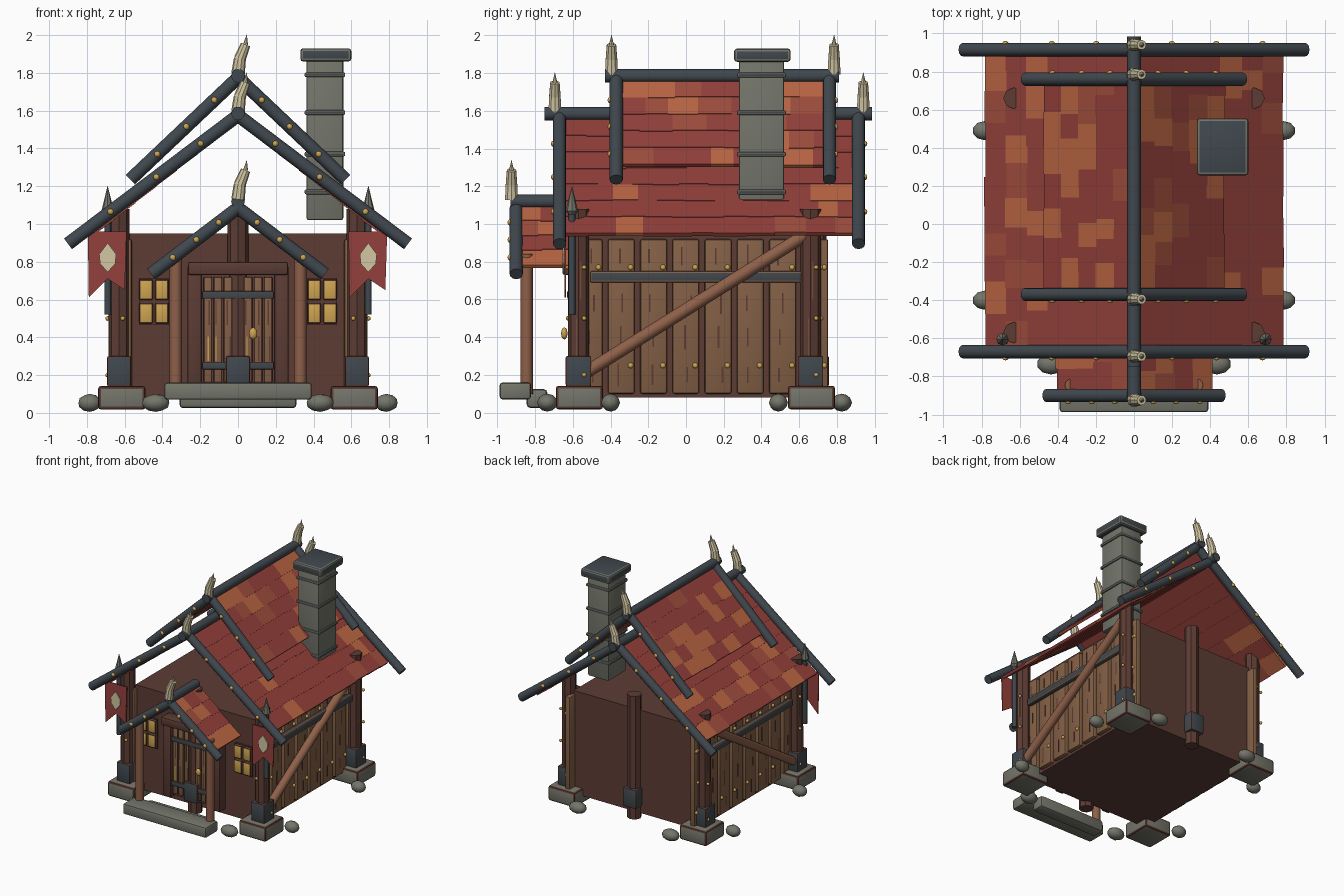
import bpy, bmesh, math, random
from mathutils import Matrix, Vector

random.seed(7)
old = bpy.data.objects.get("Cube")
if old:
    bpy.data.objects.remove(old, do_unlink=True)


def material(name, code):
    rgb = [int(code[i:i + 2], 16) / 255 for i in (0, 2, 4)]
    col = [c / 12.92 if c < 0.04 else ((c + 0.055) / 1.055) ** 2.4 for c in rgb] + [1]
    m = bpy.data.materials.new(name)
    m.use_nodes = True
    m.diffuse_color = col
    m.node_tree.nodes["Principled BSDF"].inputs["Base Color"].default_value = col
    return m


STONE = material("stone", "74756A")
METAL = material("dark iron", "40484E")
DARK = material("dark wood", "5C3C34")
WOOD = material("warm wood", "8E6049")
PLANK = material("plank wood", "846046")
RED = material("tile red", "94403B")
MID = material("tile rust", "A04E3D")
ORANGE = material("tile orange", "BA6543")
GOLD = material("gold", "CFA550")
HORN = material("bone", "D2C6A2")


class Part:
    """Collects simple solids into one object."""

    def __init__(self, name):
        self.name, self.bm, self.mats = name, bmesh.new(), []

    def paint(self, verts, mat):
        if mat not in self.mats:
            self.mats.append(mat)
        for f in {f for v in verts for f in v.link_faces}:
            f.material_index = self.mats.index(mat)

    def box(self, c, size, mat, bevel=0, frame=Matrix()):
        m = frame @ Matrix.Translation(c) @ Matrix.Diagonal((*size, 1))
        vs = bmesh.ops.create_cube(self.bm, size=1, matrix=m)["verts"]
        self.paint(vs, mat)
        if bevel:
            edges = list({e for v in vs for e in v.link_edges})
            bmesh.ops.bevel(self.bm, geom=edges, offset=bevel, segments=2,
                            profile=0.5, affect='EDGES')

    def rod(self, p, q, r, mat, r2=None, sides=12):
        p, q = Vector(p), Vector(q)
        m = Matrix.Translation((p + q) / 2) @ (q - p).to_track_quat('Z', 'Y').to_matrix().to_4x4()
        vs = bmesh.ops.create_cone(self.bm, cap_ends=True, segments=sides, radius1=r,
                                   radius2=r if r2 is None else r2,
                                   depth=(q - p).length, matrix=m)["verts"]
        self.paint(vs, mat)

    def ball(self, c, size, mat, detail=2):
        m = Matrix.Translation(c) @ Matrix.Diagonal((*size, 1))
        self.paint(bmesh.ops.create_icosphere(self.bm, subdivisions=detail, radius=0.5,
                                              matrix=m)["verts"], mat)

    def sheet(self, outline, y, mat, thick=0.008):
        f = self.bm.faces.new([self.bm.verts.new((x, y, z)) for x, z in outline])
        ext = bmesh.ops.extrude_face_region(self.bm, geom=[f])["geom"]
        vs = [v for v in ext if isinstance(v, bmesh.types.BMVert)]
        bmesh.ops.translate(self.bm, verts=vs, vec=(0, thick, 0))
        self.paint(vs + list(f.verts), mat)

    def done(self):
        bmesh.ops.recalc_face_normals(self.bm, faces=self.bm.faces[:])
        for f in self.bm.faces:
            f.smooth = True
        for e in self.bm.edges:
            e.smooth = e.calc_face_angle(0) < 0.6
        me = bpy.data.meshes.new(self.name)
        self.bm.to_mesh(me)
        self.bm.free()
        for m in self.mats:
            me.materials.append(m)
        ob = bpy.data.objects.new(self.name, me)
        bpy.context.collection.objects.link(ob)


def roof(name, apex, half, slope, y0, y1, rows, patchy):
    """Two slopes of thin tiles; patchy(side, row) is the share of odd tiles."""
    part, a = Part(name), math.atan(slope)
    step = half / math.cos(a) / rows
    for side in (-1, 1):
        frame = Matrix.Translation((0, 0, apex)) @ Matrix.Rotation(side * a, 4, 'Y')
        for r in range(rows):
            y = y0
            while y < y1 - 0.001:
                end = min(y1, y + random.uniform(0.1, 0.19))
                if y1 - end < 0.06:
                    end = y1
                odd = random.random() < patchy(side, r)
                mat = random.choice((MID, ORANGE, ORANGE)) if odd else RED
                length = step + random.uniform(0.004, 0.014)
                part.box((side * (r * step + length / 2), (y + end) / 2, -r * 0.003),
                         (length, end - y, 0.022), mat, frame=frame)
                y = end
    part.done()


def gable(name, top, foot, ys, ridge):
    """Crossed bargeboard poles, ridge pole, rivets and bone finials."""
    part = Part(name)
    part.rod((0, ridge[0], top[1]), (0, ridge[1], top[1]), 0.036, METAL)
    for y in ys:
        out = -1 if y < 0 else 1
        for s in (-1, 1):
            p, q = Vector((0, y, top[0])), Vector((s * foot[0], y, foot[1]))
            part.rod(p, q, 0.035, METAL)
            for t in (0.22, 0.48, 0.75):
                part.ball(p.lerp(q, t) + Vector((0, out * 0.034, 0)), (0.032, 0.024, 0.032), GOLD)
        base = Vector((0, y + out * 0.025, top[1] + 0.01))
        bend = [(0, 0.036), (0.01, 0.032), (0.04, 0.026)]
        pts = [base + Vector((x, 0, z)) for (x, _), z in zip(bend, (0, 0.08, 0.155))]
        for i in (0, 1):
            part.rod(pts[i], pts[i + 1], bend[i][1], HORN, bend[i + 1][1], 10)
        part.ball(pts[1], (0.062, 0.062, 0.05), HORN)
        part.rod(pts[2], pts[2] + Vector((0.006, 0, 0.052)), 0.013, HORN, 0.001, 8)
    part.done()


# Roofs and their poles
roof("main_roof", 1.55, 0.78, 0.75, -0.64, 0.89, 7,
     lambda s, r: 0.45 if r == 6 else (0.4 if s < 0 and r > 3 else 0.05))
roof("upper_roof", 1.76, 0.47, 0.93, -0.36, 0.75, 5, lambda s, r: 0.45)
roof("porch_roof", 1.09, 0.4, 0.75, -0.89, -0.54, 4, lambda s, r: 0.4)
gable("main_roof_poles", (1.575, 1.585), (0.9, 0.895), (-0.67, 0.915), (-0.75, 0.985))
gable("upper_roof_poles", (1.775, 1.785), (0.57, 1.235), (-0.37, 0.76), (-0.43, 0.81))
gable("porch_roof_poles", (1.085, 1.12), (0.46, 0.735), (-0.9,), (-0.93, -0.56))

# Hall body
body = Part("hall_body")
body.box((0, 0.065, 0.515), (1.15, 1.23, 0.87), DARK)
body.done()

# Side walls with planks, iron rail and diagonal brace
for side, label in ((1, "left"), (-1, "right")):
    wall = Part(label + "_plank_wall")
    for k in range(8):
        y = -0.514 + 0.171 * k
        wall.box((side * 0.585, y, 0.51), (0.045, 0.142, 0.82), PLANK, 0.012)
        for z in (0.25, 0.77):
            wall.ball((side * 0.61, y + 0.05, z), (0.025, 0.03, 0.03), GOLD)
        for z in (0.2, 0.4, 0.58, 0.83):
            wall.box((side * 0.608, y + random.uniform(-0.03, 0.03), z),
                     (0.004, 0.009, random.uniform(0.07, 0.13)), DARK)
    wall.box((side * 0.625, 0.055, 0.72), (0.04, 1.13, 0.06), METAL, 0.01)
    wall.rod((side * 0.645, -0.52, 0.22), (side * 0.645, 0.63, 0.94), 0.034, WOOD)
    wall.done()

# Posts on iron shoes; corners also get stone footings and boulders
for y, end in ((-0.57, "front"), (0.66, "back")):
    out = -1 if y < 0 else 1
    for x, place in ((-0.63, "right"), (0, "middle"), (0.63, "left")):
        post = Part(f"{end}_{place}_post")
        y_post = y if x else y + (0.03 if out > 0 else 0)
        post.rod((x, y_post, 0.04), (x, y_post, 1.08), 0.056, DARK, sides=8)
        post.box((x, y_post, 0.22), (0.125, 0.135, 0.16), METAL, 0.008)
        if x:
            sx = math.copysign(1, x)
            for z in (0.2, 0.5, 0.77):
                post.ball((x + sx * 0.06, y + 0.03, z), (0.025, 0.025, 0.025), GOLD)
                post.ball((x - sx * 0.02, y + out * 0.055, z), (0.025, 0.025, 0.025), GOLD)
            for k in (-1, 1):
                post.box((x + sx * 0.053, y + k * 0.015, 0.55 + k * 0.15), (0.006, 0.008, 0.2), WOOD)
            post.box((sx * 0.615, y + 0.005, 0.08), (0.25, 0.25, 0.125), STONE, 0.015)
            post.ball((sx * 0.785, y - out * 0.17, 0.053), (0.125, 0.1, 0.095), STONE)
            post.ball((sx * 0.435, y + out * 0.165, 0.053), (0.15, 0.11, 0.095), STONE)
        post.done()

# Chimney with iron bands and cap
chimney = Part("chimney")
chimney.box((0.46, 0.4, 1.45), (0.195, 0.24, 0.86), STONE, 0.012)
for z in (1.17, 1.37, 1.59, 1.79):
    chimney.box((0.46, 0.4, z), (0.215, 0.26, 0.025), METAL, 0.008)
chimney.box((0.465, 0.405, 1.895), (0.27, 0.3, 0.07), METAL, 0.015)
chimney.done()

# Door with frame, straps and handle
door = Part("door")
door.box((0, -0.565, 0.44), (0.4, 0.06, 0.6), DARK)
for k in range(7):
    x = (k - 3) * 0.053
    door.box((x, -0.6, 0.44), (0.045, 0.03, 0.56), PLANK, 0.006)
    for z in (0.34, 0.53):
        door.box((x + random.uniform(-0.015, 0.015), -0.616, z), (0.007, 0.004, 0.13),
                 random.choice((DARK, GOLD)))
for z in (0.25, 0.625):
    door.box((0, -0.62, z), (0.38, 0.02, 0.04), METAL, 0.006)
door.ball((0.08, -0.645, 0.42), (0.045, 0.035, 0.065), GOLD)
door.done()
frame = Part("door_frame")
for s in (-1, 1):
    frame.box((s * 0.23, -0.58, 0.45), (0.075, 0.09, 0.66), DARK, 0.01)
frame.box((0, -0.6, 0.765), (0.53, 0.11, 0.07), DARK, 0.012)
frame.done()

# Porch posts and stone steps
porch = Part("porch_posts")
for s in (-1, 1):
    porch.rod((s * 0.33, -0.845, 0.1), (s * 0.33, -0.845, 0.84), 0.033, WOOD)
porch.done()
steps = Part("stone_steps")
steps.box((0, -0.905, 0.115), (0.78, 0.165, 0.09), STONE, 0.015)
steps.box((0, -0.79, 0.075), (0.62, 0.11, 0.1), STONE, 0.02)
steps.done()

# Windows, spears and banners on both sides of the front
for s, label in ((1, "left"), (-1, "right")):
    window = Part(label + "_window")
    window.box((s * 0.445, -0.555, 0.59), (0.16, 0.02, 0.25), DARK)
    for dx in (-0.042, 0.042):
        for dz in (-0.062, 0.062):
            window.box((s * 0.445 + dx, -0.565, 0.59 + dz), (0.072, 0.03, 0.11), GOLD, 0.008)
    window.done()
    x = s * 0.69
    spear = Part(label + "_spear")
    spear.rod((x, -0.605, 0.52), (x, -0.605, 1.06), 0.018, METAL)
    spear.rod((x, -0.605, 1.05), (x, -0.605, 1.07), 0.018, STONE, 0.033, 8)
    spear.rod((x, -0.605, 1.07), (x, -0.605, 1.2), 0.033, STONE, 0.001, 8)
    spear.done()
    banner = Part(label + "_banner")
    banner.sheet([(x - 0.105, 0.96), (x + 0.1, 0.96), (x + 0.09, 0.65),
                  (x, 0.71), (x - 0.1, 0.61)], -0.645, RED)
    banner.sheet([(x, 0.9), (x + 0.045, 0.84), (x + 0.04, 0.79), (x, 0.745),
                  (x - 0.04, 0.79), (x - 0.045, 0.84)], -0.654, HORN)
    banner.done()
